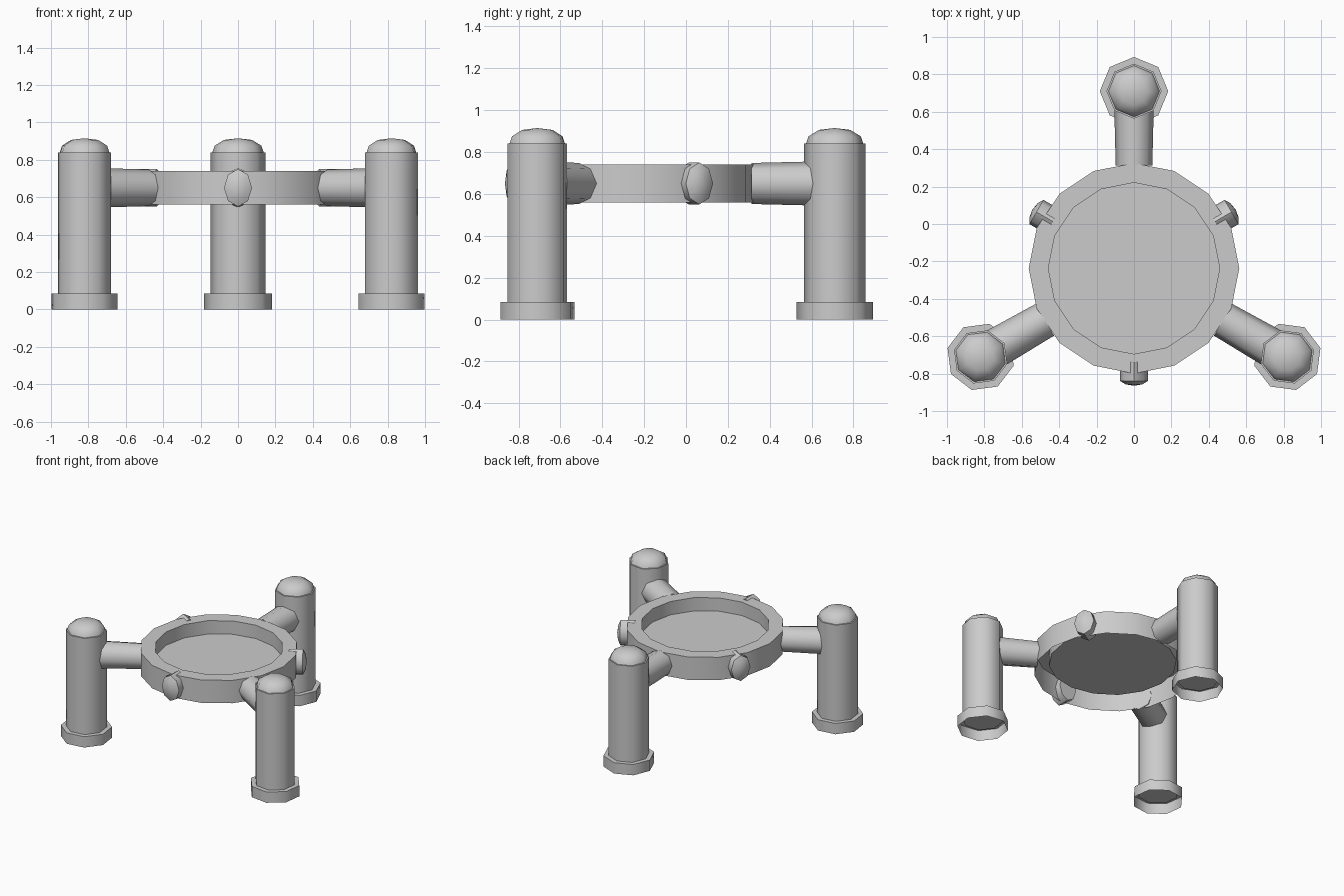
import bpy, bmesh, math
from mathutils import Matrix, Vector

cube = bpy.data.objects.get("Cube")
if cube:
    bpy.data.objects.remove(cube, do_unlink=True)

grey = bpy.data.materials.new("plain grey")
grey.use_nodes = True
tone = (0.6, 0.6, 0.6, 1)
grey.diffuse_color = tone
grey.node_tree.nodes["Principled BSDF"].inputs["Base Color"].default_value = tone


def lathe(name, profile, sides, matrix, smooth=50):
    """Revolve (radius, height) points about z, then place the result."""
    bm = bmesh.new()
    rings = []
    for r, h in profile:
        if r == 0:
            rings.append([bm.verts.new((0, 0, h))] * sides)
        else:
            rings.append([bm.verts.new((r * math.cos(math.tau * i / sides),
                                        r * math.sin(math.tau * i / sides), h))
                          for i in range(sides)])
    for a, b in zip(rings, rings[1:]):
        for i in range(sides):
            j = (i + 1) % sides
            quad = list(dict.fromkeys((a[i], a[j], b[j], b[i])))
            bm.faces.new(quad)
    bm.transform(matrix)
    mesh = bpy.data.meshes.new(name)
    bm.to_mesh(mesh)
    bm.free()
    mesh.materials.append(grey)
    ob = bpy.data.objects.new(name, mesh)
    bpy.context.collection.objects.link(ob)
    bpy.ops.object.select_all(action='DESELECT')
    ob.select_set(True)
    bpy.context.view_layer.objects.active = ob
    bpy.ops.object.shade_smooth_by_angle(angle=math.radians(smooth))
    return ob


hub = Matrix.Translation((0, -0.237, 0))
mid = 0.65
outward = Matrix.Rotation(math.pi / 2, 4, 'Y')   # lathe axis to radial direction

# Dish: outer wall, flat rim and recessed floor, open underneath
lathe("dish", [(0.563, 0.56), (0.563, 0.74), (0.458, 0.74), (0.458, 0.635), (0, 0.635)],
      16, hub)

for label, angle in (("back", 90), ("left", -30), ("right", 210)):
    turn = hub @ Matrix.Rotation(math.radians(angle), 4, 'Z')
    leg = turn @ Matrix.Translation((0.947, 0, 0))

    # Leg: hollow foot, closed pillar, rounded cap
    lathe(label + "_foot", [(0.183, 0), (0.183, 0.085), (0.14, 0.085)], 8, leg)
    lathe(label + "_pillar", [(0, 0.07), (0.147, 0.07), (0.147, 0.84), (0, 0.84)], 8, leg)
    lathe(label + "_cap", [(0.137, 0.84), (0.125, 0.875), (0.075, 0.906), (0, 0.915)],
          8, leg)

    # Arm joining the dish to the leg
    lathe(label + "_arm", [(0, 0.55), (0.098, 0.55), (0.106, 0.88)], 8,
          turn @ Matrix.Translation((0, 0, mid)) @ outward)

    # Flattened stud on the side of the dish facing away from the arm
    lathe(label + "_stud", [(0, 0.5), (1, 0.5), (1, 0.602), (0.6, 0.62), (0, 0.628)], 8,
          turn @ Matrix.Rotation(math.pi, 4, 'Z') @ Matrix.Translation((0, 0, mid))
          @ outward @ Matrix.Diagonal((0.1, 0.075, 1, 1)))
